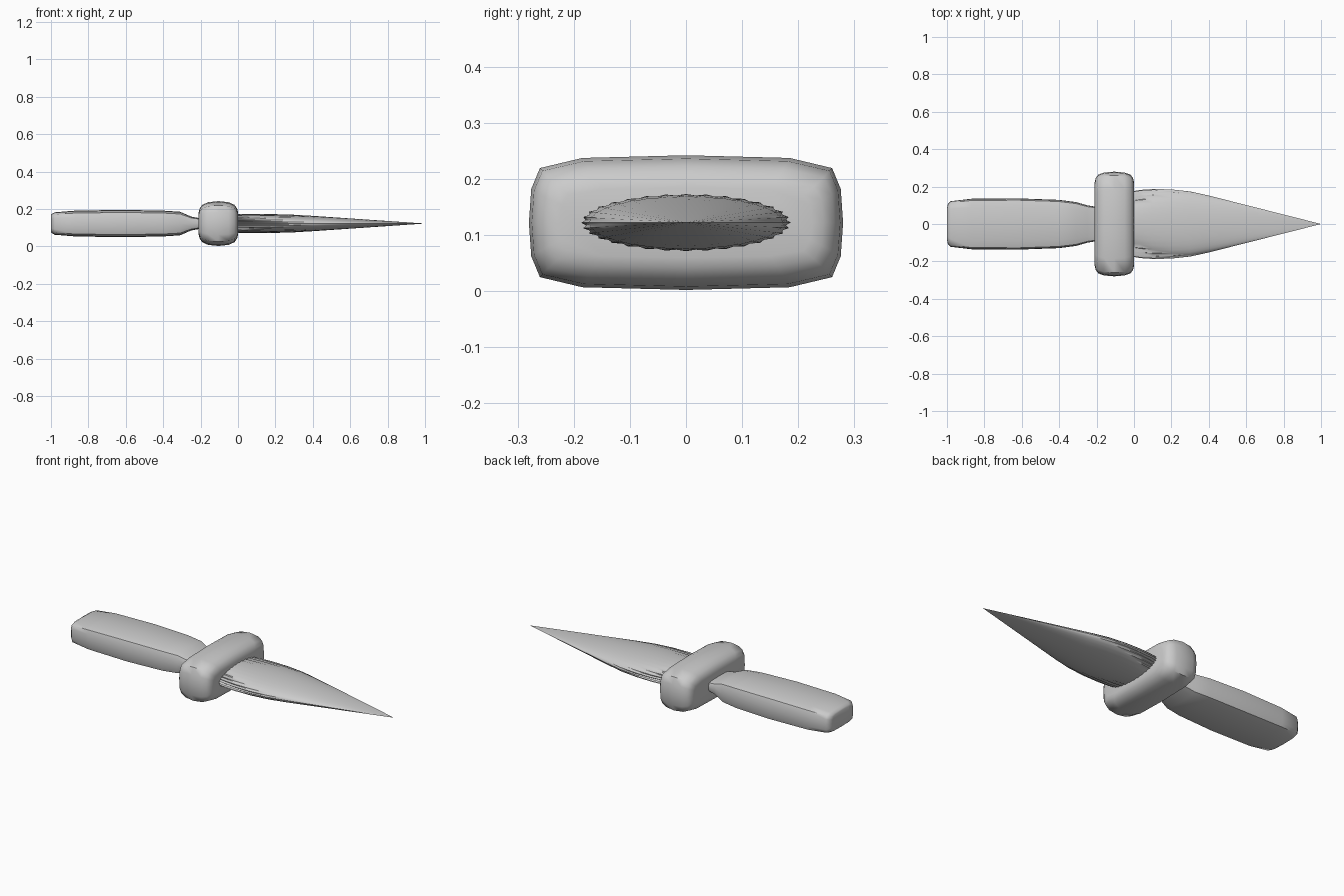
import bpy, bmesh, math
from mathutils import Vector

cube = bpy.data.objects.get("Cube")
if cube:
    bpy.data.objects.remove(cube, do_unlink=True)

MID = 0.122  # height of the dagger's long axis

grey = bpy.data.materials.new("plain grey")
grey.use_nodes = True
grey.diffuse_color = (0.6, 0.6, 0.6, 1)
grey.node_tree.nodes["Principled BSDF"].inputs["Base Color"].default_value = grey.diffuse_color


def rounded_block():
    """Unit cross-section: a box with softened corners."""
    quarter = [(1, 0), (.985, .5), (.93, .81), (.66, .96)]
    right = quarter + [(0, 1)] + [(-y, z) for y, z in reversed(quarter)]
    return right + [(-y, -z) for y, z in right[1:-1]]


def fluted(depth, teeth=32):
    """Unit cross-section: a circle with shallow grooves."""
    count = teeth * 2
    points = []
    for i in range(count):
        a = math.tau * i / count
        r = 1 - depth * (i % 2)
        points.append((r * math.cos(a), r * math.sin(a)))
    return points


def loft(name, rings, tip=None):
    """Skin rings of (x, half width, half height, section) along x."""
    bm = bmesh.new()
    loops = [[bm.verts.new((x, hy * y, MID + hz * z)) for y, z in section]
             for x, hy, hz, section in rings]
    n = len(loops[0])
    for a, b in zip(loops, loops[1:]):
        for i in range(n):
            j = (i + 1) % n
            bm.faces.new((a[i], a[j], b[j], b[i]))
    bm.faces.new(loops[0])
    if tip is None:
        bm.faces.new(loops[-1])
    else:
        point = bm.verts.new((tip, 0, MID))
        for i in range(n):
            bm.faces.new((loops[-1][i], loops[-1][(i + 1) % n], point))
    bmesh.ops.recalc_face_normals(bm, faces=bm.faces)
    mesh = bpy.data.meshes.new(name)
    bm.to_mesh(mesh)
    bm.free()
    mesh.materials.append(grey)
    obj = bpy.data.objects.new(name, mesh)
    bpy.context.collection.objects.link(obj)
    bpy.ops.object.select_all(action="DESELECT")
    obj.select_set(True)
    bpy.context.view_layer.objects.active = obj
    bpy.ops.object.shade_smooth_by_angle(angle=math.radians(50))
    return obj


block = rounded_block()

# Handle: flat grip with a softened butt, pinched where it meets the guard
handle = [(-1, .085, .045), (-.995, .107, .052), (-.98, .122, .06),
          (-.87, .135, .069), (-.62, .137, .073), (-.4, .129, .069),
          (-.31, .117, .063), (-.25, .1, .037), (-.19, .09, .026)]
loft("handle", [(*ring, block) for ring in handle])

# Guard: thick rounded bar, symmetric front to back
half = [(.105, .225, .062), (.1, .245, .08), (.086, .264, .1),
        (.055, .275, .114), (0, .28, .12)]
profile = [(-d, w, h) for d, w, h in half] + [(d, w, h) for d, w, h in half[-2::-1]]
loft("guard", [(d - .105, w, h, block) for d, w, h in profile])

# Blade: fluted leaf shape running out to a point
blade = [(-.02, .172, .05, .08), (.03, .182, .051, .07), (.1, .187, .051, .05),
         (.2, .185, .05, .03), (.3, .174, .047, .02), (.4, .152, .041, .01)]
loft("blade", [(x, w, h, fluted(d)) for x, w, h, d in blade], tip=1)
